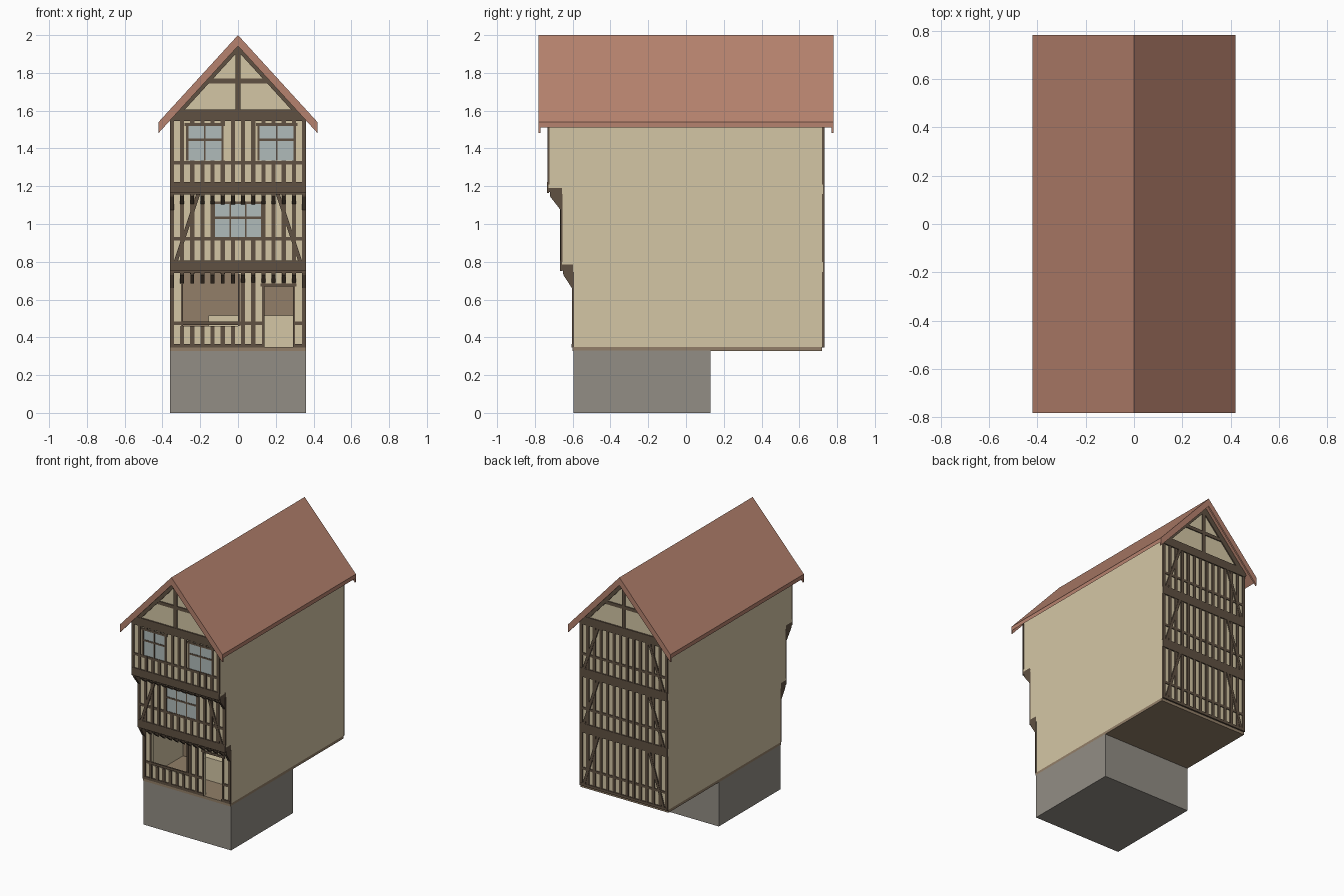
import bpy, bmesh
from mathutils import Vector

cube = bpy.data.objects.get("Cube")
if cube:
    bpy.data.objects.remove(cube, do_unlink=True)


def material(name, rgb):
    m = bpy.data.materials.new(name)
    m.use_nodes = True
    lin = [((c / 255 + 0.055) / 1.055) ** 2.4 for c in rgb] + [1]
    m.diffuse_color = lin
    m.node_tree.nodes["Principled BSDF"].inputs["Base Color"].default_value = lin
    return m


PLASTER = material("cream_plaster", (212, 198, 165))
TIMBER = material("dark_timber", (96, 81, 66))
TILE = material("red_roof_tile", (182, 130, 110))
STONE = material("grey_stone", (146, 141, 133))
WOOD = material("tan_wood", (146, 127, 104))
GLASS = material("pale_glass", (176, 187, 186))


class Part:
    """Collects boxes and prisms into one named mesh."""
    def __init__(self, name, mat):
        self.name, self.mat, self.bm = name, mat, bmesh.new()

    def prism(self, outline, axis, a, b):
        # outline is drawn in the two remaining axes, in order
        def point(p, d):
            c = list(p)
            c.insert(axis, d)
            return self.bm.verts.new(c)
        low = [point(p, a) for p in outline]
        high = [point(p, b) for p in outline]
        self.bm.faces.new(low)
        self.bm.faces.new(high[::-1])
        for i in range(len(low)):
            j = (i + 1) % len(low)
            self.bm.faces.new((low[i], high[i], high[j], low[j]))

    def box(self, x0, x1, y0, y1, z0, z1):
        self.prism([(x0, z0), (x1, z0), (x1, z1), (x0, z1)], 1, y0, y1)

    def bar(self, p, q, w, y0, y1):
        p, q = Vector(p), Vector(q)
        d = (q - p).normalized() * w / 2
        n = Vector((-d.y, d.x))
        self.prism([p + n, q + n, q - n, p - n], 1, y0, y1)

    def done(self):
        bmesh.ops.recalc_face_normals(self.bm, faces=self.bm.faces)
        me = bpy.data.meshes.new(self.name)
        self.bm.to_mesh(me)
        self.bm.free()
        me.materials.append(self.mat)
        bpy.context.collection.objects.link(bpy.data.objects.new(self.name, me))


W = 0.36           # half width of the house
BACK = 0.725
FRONT = (-0.597, -0.657, -0.727)   # front wall of each storey
SLOPE = 1.095
STUDS = [-0.35 + i * 0.7 / 13 for i in range(14)]

# Cellar and floor slab
p = Part("cellar", STONE)
p.box(-W, W, -0.595, 0.13, 0, 0.33)
p.done()
p = Part("floor_slab", WOOD)
p.box(-W, W, -0.6, 0.72, 0.327, 0.348)
p.done()

# Shop room behind the ground floor front
ROOM = -0.15
p = Part("shop_back_wall", WOOD)
p.box(-W + 0.02, W - 0.02, ROOM - 0.008, ROOM, 0.348, 0.74)
p.done()
p = Part("shop_counter", PLASTER)
p.box(-0.155, 0.338, -0.38, ROOM - 0.01, 0.348, 0.515)
p.done()

# Plaster walls: ground floor with window and door openings
p = Part("ground_floor_walls", PLASTER)
p.box(-W, W, ROOM, BACK, 0.348, 0.79)
f = FRONT[0]
for s in (-1, 1):
    p.box(s * W, s * (W - 0.02), f, ROOM, 0.348, 0.79)
for x0, x1, z0, z1 in ((-0.34, -0.29, 0.348, 0.74), (-0.29, 0, 0.348, 0.46),
                       (0, 0.14, 0.348, 0.74), (0.14, 0.29, 0.67, 0.74),
                       (0.29, 0.34, 0.348, 0.74)):
    p.box(x0, x1, f, f + 0.02, z0, z1)
p.done()
p = Part("middle_floor_walls", PLASTER)
p.box(-W, W, FRONT[1], BACK, 0.785, 1.195)
p.done()
p = Part("top_floor_walls", PLASTER)
p.prism([(-W, 1.19), (W, 1.19), (W, 1.572), (0, 1.965), (-W, 1.572)], 1, FRONT[2], BACK)
p.done()


def wall_frame(part, y, s, z0, z1, rail, openings=(), braces=True):
    """Studs, rail and braces on a wall at y whose outside is direction s."""
    out = y + s * 0.007
    for x in STUDS:
        w = 0.011
        spans = [(z0, z1)]
        for a, b, c, d in openings:
            if a - w < x < b + w:
                spans = [(z0, c), (d, z1)]
        for a, b in spans:
            if b - a > 0.01:
                part.box(x - w, x + w, y - s * 0.004, out, a, b)
    # rail broken by doorways
    gaps = [o for o in openings if o[2] < rail - 0.02]
    edges = [-W] + [v for o in gaps for v in o[:2]] + [W]
    for a, b in zip(edges[::2], edges[1::2]):
        part.box(a, b, y - s * 0.004, out - s * 0.001, rail - 0.009, rail + 0.009)
    # posts and heads round the openings
    for a, b, c, d in openings:
        for x in (a - 0.006, b + 0.006):
            part.box(x - 0.006, x + 0.006, y - s * 0.004, out, c, d)
        if d < z1 - 0.01:
            part.box(a - 0.02, b + 0.02, y - s * 0.004, out, d, d + 0.015)
    if braces:
        for m in (-1, 1):
            part.bar((m * 0.33, z0), (m * 0.21, z1), 0.02, y - s * 0.004, out + s * 0.002)


SHOP = (-0.29, 0.0, 0.46, 0.735)
DOOR = (0.14, 0.29, 0.348, 0.67)
MIDDLE = (-0.122, 0.122, 0.925, 1.105)
TOP = ((-0.262, -0.088, 1.335, 1.52), (0.115, 0.295, 1.335, 1.52))

p = Part("front_timbers", TIMBER)
wall_frame(p, FRONT[0], -1, 0.348, 0.745, 0.475, (SHOP, DOOR), False)
wall_frame(p, FRONT[1], -1, 0.80, 1.16, 0.922, (MIDDLE,))
wall_frame(p, FRONT[2], -1, 1.21, 1.55, 1.325, TOP, False)
for a, b in ((-W, DOOR[0]), (DOOR[1], W)):
    p.box(a, b, FRONT[0] - 0.008, FRONT[0], 0.346, 0.366)
p.done()

p = Part("back_timbers", TIMBER)
for z0, z1, rail in ((0.348, 0.745, 0.475), (0.80, 1.16, 0.922), (1.21, 1.55, 1.325)):
    wall_frame(p, BACK, 1, z0, z1, rail)
for z0, z1 in ((0.346, 0.366), (0.742, 0.81), (1.155, 1.22)):
    p.box(-W, W, BACK - 0.002, BACK + 0.009, z0, z1)
p.done()

# Jetty beams and the brackets that carry them
p = Part("jetty_beams", TIMBER)
for lower, upper, z in ((FRONT[0], FRONT[1], 0.74), (FRONT[1], FRONT[2], 1.155)):
    p.box(-W, W, upper - 0.009, upper + 0.002, z + 0.01, z + 0.068)
    p.box(-W, W, upper - 0.006, lower + 0.002, z + 0.015, z + 0.046)
    p.box(-W, W, upper + 0.006, lower + 0.002, z, z + 0.02)
p.done()
p = Part("jetty_brackets", TIMBER)
for lower, upper, z in ((FRONT[0], FRONT[1], 0.74), (FRONT[1], FRONT[2], 1.155)):
    for x in STUDS:
        drop = 0.09 if abs(x) > 0.34 else 0.055
        p.prism([(lower, z), (upper + 0.006, z), (upper + 0.008, z - 0.01),
                 (lower, z - drop)], 0, x - 0.01, x + 0.01)
p.done()

# Gable framing, front and back
p = Part("gable_timbers", TIMBER)
for y, s in ((FRONT[2], -1), (BACK, 1)):
    a, b = y - s * 0.004, y + s * 0.008
    p.box(-W, W, a, b + s * 0.002, 1.545, 1.606)
    p.box(-0.013, 0.013, a, b, 1.6, 1.95)
    p.box(-0.19, 0.19, a, b - s * 0.001, 1.745, 1.77)
    for m in (-1, 1):
        p.bar((m * W, 1.553), (0, 1.553 + W * SLOPE), 0.045, a, b)
p.done()

# Windows: glass plates with glazing bars
glass = Part("window_glass", GLASS)
bars = Part("window_bars", TIMBER)
for (x0, x1, z0, z1), y, panes in ((MIDDLE, FRONT[1], 3), (TOP[0], FRONT[2], 2),
                                   (TOP[1], FRONT[2], 2)):
    glass.box(x0, x1, y - 0.003, y + 0.002, z0, z1)
    for i in range(1, panes):
        x = x0 + (x1 - x0) * i / panes
        bars.box(x - 0.004, x + 0.004, y - 0.006, y, z0, z1)
    z = z0 + (z1 - z0) * 0.6
    bars.box(x0, x1, y - 0.006, y, z - 0.006, z + 0.006)
glass.done()
bars.done()


def roof_outline(drop):
    e, z = 0.42, 2 - 0.42 * SLOPE
    return [(-e, z), (0, 2), (e, z), (e, z - drop), (0, 2 - drop), (-e, z - drop)]


# Roof with deeper verge boards at both ends
p = Part("roof", TILE)
p.prism(roof_outline(0.03), 1, -0.772, 0.772)
p.done()
p = Part("verge_boards", TILE)
for s in (-1, 1):
    p.prism(roof_outline(0.058), 1, s * 0.77, s * 0.782)
p.done()
